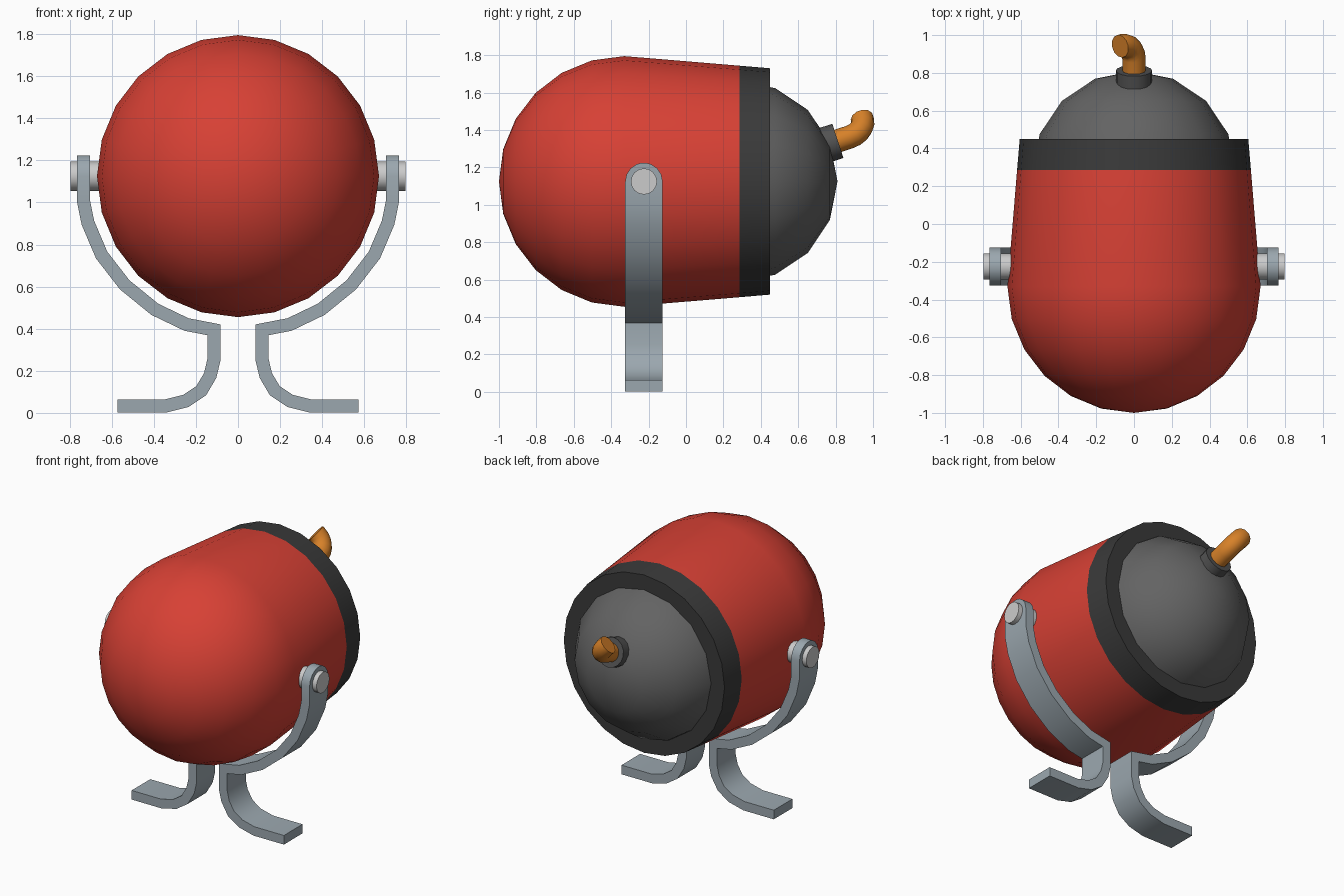
import bpy, bmesh, math
from mathutils import Vector, Matrix

if "Cube" in bpy.data.objects:
    bpy.data.objects.remove(bpy.data.objects["Cube"])


def mat(name, r, g, b):
    m = bpy.data.materials.new(name)
    m.diffuse_color = (r, g, b, 1)
    m.use_nodes = True
    m.node_tree.nodes["Principled BSDF"].inputs["Base Color"].default_value = m.diffuse_color
    return m


RED = mat("red shell", 0.68, 0.052, 0.035)
DARK = mat("dark rim", 0.042, 0.042, 0.042)
GREY = mat("grey dome", 0.125, 0.125, 0.125)
COLLAR = mat("collar grey", 0.085, 0.085, 0.085)
STEEL = mat("blue steel", 0.33, 0.39, 0.43)
PALE = mat("pale pin", 0.6, 0.6, 0.6)
ORANGE = mat("orange pipe", 0.68, 0.22, 0.022)
AXIS_Z = 1.125


def finish(name, bm, mats, angle=35, rule=None):
    bmesh.ops.remove_doubles(bm, verts=bm.verts, dist=1e-5)
    bmesh.ops.recalc_face_normals(bm, faces=bm.faces)
    if rule:
        for f in bm.faces:
            f.material_index = rule(f.calc_center_median())
    me = bpy.data.meshes.new(name)
    bm.to_mesh(me)
    bm.free()
    for m in mats:
        me.materials.append(m)
    ob = bpy.data.objects.new(name, me)
    bpy.context.collection.objects.link(ob)
    bpy.ops.object.select_all(action='DESELECT')
    ob.select_set(True)
    bpy.context.view_layer.objects.active = ob
    bpy.ops.object.shade_smooth_by_angle(angle=math.radians(angle))
    return ob


def skin(bm, rings, caps=True):
    """Bridge closed rings of points, capping both ends."""
    rows = [[bm.verts.new(p) for p in r] for r in rings]
    n = len(rows[0])
    for a, b in zip(rows, rows[1:]):
        for i in range(n):
            j = (i + 1) % n
            bm.faces.new((a[i], a[j], b[j], b[i]))
    if caps:
        bm.faces.new(rows[0])
        bm.faces.new(rows[-1])


def lathe(name, profile, sides, mats, rule=None):
    """Revolve (y, radius) points round the body axis."""
    bm = bmesh.new()
    rings = []
    for y, r in profile:
        rings.append([(r * math.sin(t), y, AXIS_Z + r * math.cos(t))
                      for t in (2 * math.pi * i / sides for i in range(sides))])
    skin(bm, rings, caps=False)
    bmesh.ops.remove_doubles(bm, verts=bm.verts, dist=1e-5)
    bmesh.ops.dissolve_degenerate(bm, edges=bm.edges, dist=1e-5)
    return finish(name, bm, mats, 35, rule)


def sweep(name, path, radius, sides, m):
    """Round pipe along a path."""
    path = [Vector(p) for p in path]
    bm = bmesh.new()
    rings = []
    d = Vector((0, 0, 1))
    rot = Matrix.Identity(3)
    for i, p in enumerate(path):
        t = (path[min(i + 1, len(path) - 1)] - path[max(i - 1, 0)]).normalized()
        rot = d.rotation_difference(t).to_matrix() @ rot
        d = t
        rings.append([p + rot @ Vector((radius * math.cos(a), radius * math.sin(a), 0))
                      for a in (2 * math.pi * k / sides for k in range(sides))])
    skin(bm, rings)
    return finish(name, bm, [m])


# Drum: round front, slight taper, dark rim at the back
front = [(-0.33 - 0.67 * math.cos(math.radians(a)), 0.67 * math.sin(math.radians(a)))
         for a in range(0, 91, 15)]
lathe("drum_body", front + [(0.285, 0.619), (0.45, 0.605), (0.45, 0.4), (0.45, 0)], 24,
      [RED, DARK], lambda c: 1 if c.y > 0.285 else 0)

# Rear dome
dome = [(0.27 + 0.54 * math.cos(math.radians(a)), 0.54 * math.sin(math.radians(a)))
        for a in (0, 22.5, 45, 67.5, 90)]
lathe("rear_dome", dome + [(0.27, 0)], 16, [GREY])

# Collar and bent outlet pipe
a = Vector((0, 0.95, 0.31)).normalized()
cap = Vector((0, 0.812, 1.342))
sweep("outlet_collar", [cap - a * 0.09, cap], 0.096, 16, COLLAR)
d = Vector((-0.7, -0.22, 0.68)).normalized()
bend = cap + a * 0.065
R = 0.095
arc = [bend + d * R * (1 - math.cos(t)) + a * R * math.sin(t)
       for t in (math.radians(18 * k) for k in range(6))]
sweep("outlet_pipe", [cap - a * 0.03] + arc + [arc[-1] + d * 0.01], 0.062, 12, ORANGE)

# Side arms: flat bar with rounded top, curving under the drum to a foot
top = [(0.735, AXIS_Z + 0.1 * math.cos(math.radians(t))) for t in (8, 22.5, 45, 67.5, 90)]
bar = top + [(0.735, 1.01), (0.713, 0.903), (0.648, 0.75), (0.538, 0.608),
             (0.395, 0.492), (0.245, 0.42), (0.115, 0.395), (0.115, 0.25),
             (0.132, 0.178), (0.175, 0.105), (0.247, 0.057), (0.347, 0.032), (0.573, 0.032)]


def arm(name, side):
    pts = [Vector(p) for p in bar]
    bm = bmesh.new()
    rings = []
    for i, p in enumerate(pts):
        t1 = (p - pts[i - 1]).normalized() if i else (pts[1] - p).normalized()
        t2 = (pts[i + 1] - p).normalized() if i < len(pts) - 1 else t1
        n1, n2 = Vector((-t1.y, t1.x)), Vector((-t2.y, t2.x))
        off = (n1 + n2) * (0.031 / (1 + n1.dot(n2)))  # mitred offset
        w = math.sqrt(max(0.01 - max(p.y - AXIS_Z, 0) ** 2, 0))
        rings.append([(side * (p.x + s * off.x), -0.225 + e * w, p.y + s * off.y)
                      for s, e in ((1, 1), (1, -1), (-1, -1), (-1, 1))])
    skin(bm, rings)
    finish(name, bm, [STEEL], 32)


for label, s in (("right", 1), ("left", -1)):
    arm(label + "_arm", s)
    # Pivot pin through arm into drum
    sweep(label + "_pivot_pin", [(s * 0.58, -0.225, AXIS_Z), (s * 0.797, -0.225, AXIS_Z)],
          0.07, 16, PALE)
